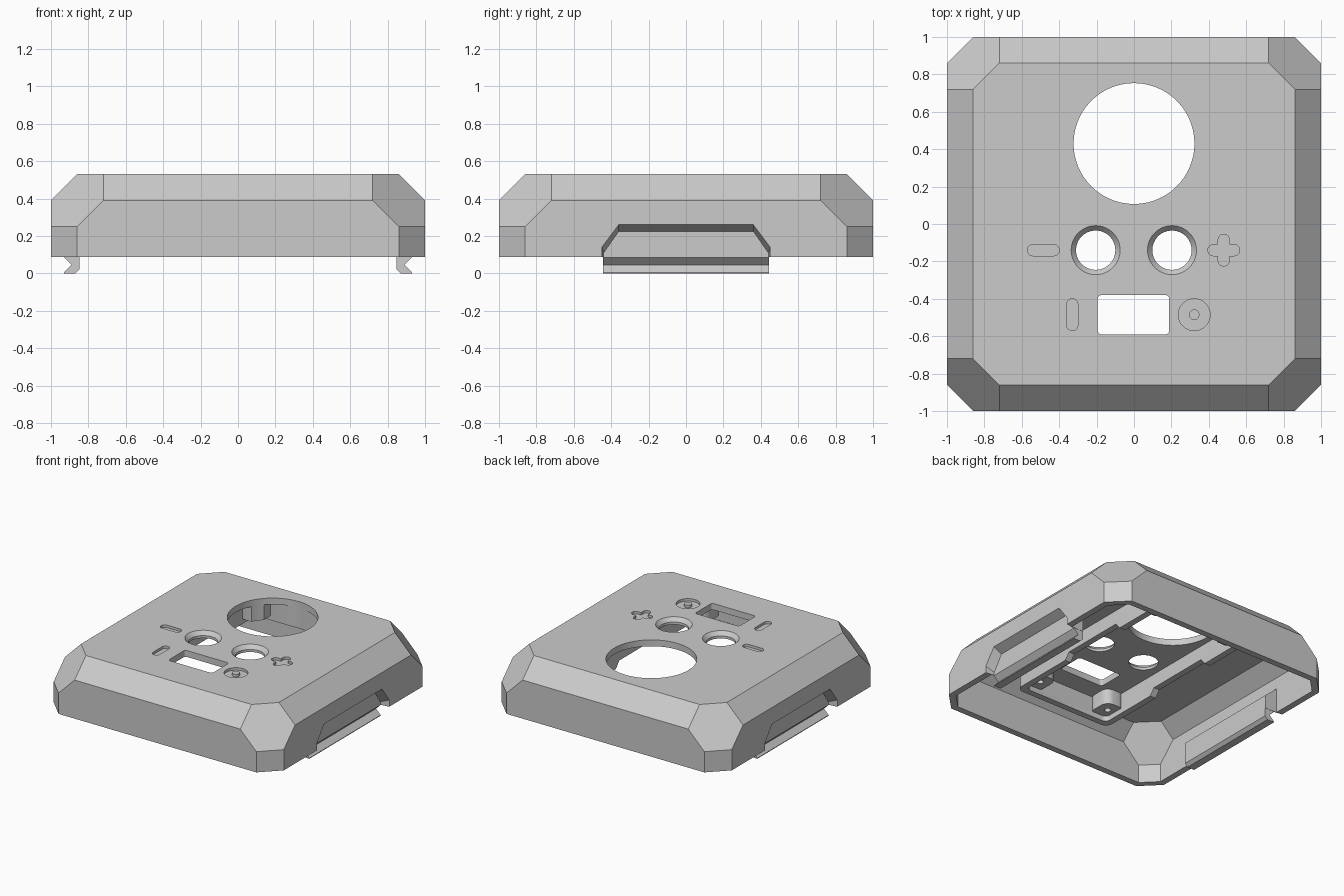
import bpy, bmesh, math

cube = bpy.data.objects.get("Cube")
if cube:
    bpy.data.objects.remove(cube, do_unlink=True)

grey = bpy.data.materials.new("plain grey")
grey.use_nodes = True
GREY = (0.6, 0.6, 0.6, 1)
grey.diffuse_color = GREY
grey.node_tree.nodes["Principled BSDF"].inputs["Base Color"].default_value = GREY


def solid(name, points):
    """Convex solid wrapped around a set of points."""
    bm = bmesh.new()
    for p in points:
        bm.verts.new(p)
    bmesh.ops.remove_doubles(bm, verts=bm.verts, dist=1e-5)
    bmesh.ops.convex_hull(bm, input=bm.verts)
    bmesh.ops.dissolve_limit(bm, angle_limit=0.01, verts=bm.verts, edges=bm.edges)
    bmesh.ops.recalc_face_normals(bm, faces=bm.faces)
    mesh = bpy.data.meshes.new(name)
    bm.to_mesh(mesh)
    bm.free()
    mesh.materials.append(grey)
    ob = bpy.data.objects.new(name, mesh)
    bpy.context.collection.objects.link(ob)
    return ob


def combine(ob, other, operation="DIFFERENCE"):
    """Apply a boolean and discard the second object."""
    mod = ob.modifiers.new("boolean", "BOOLEAN")
    mod.operation, mod.object, mod.solver = operation, other, "EXACT"
    bpy.context.view_layer.objects.active = ob
    bpy.ops.object.modifier_apply(modifier=mod.name)
    bpy.data.objects.remove(other, do_unlink=True)


def ring(x, y, r, z, n=64):
    return [(x + r * math.cos(2 * math.pi * i / n),
             y + r * math.sin(2 * math.pi * i / n), z) for i in range(n)]


def slab(name, x, y, hx, hy, r, z0, z1, n=24):
    """Rounded rectangle plate; a disc when hx = hy = r."""
    return solid(name, [p for z in (z0, z1) for sx in (-1, 1) for sy in (-1, 1)
                        for p in ring(x + sx * (hx - r), y + sy * (hy - r), r, z, n)])


def disc(name, x, y, r, z0, z1, n=64):
    return solid(name, ring(x, y, r, z0, n) + ring(x, y, r, z1, n))


def bevelled_box(name, t, floor):
    """Chamfered body, shrunk inward by t."""
    k = 0.41 * t
    w, c, d, top = 1 - t, 0.86 - k, 0.72 - k, 0.53 - t
    levels = [(w, c, floor), (w, c, 0.25 - k), (w, d, 0.39 - k), (0.86 - k, d, top)]
    pts = []
    for a, b, z in levels:
        for sx in (-1, 1):
            for sy in (-1, 1):
                pts += [(sx * a, sy * b, z), (sx * b, sy * a, z)]
    return solid(name, pts)


# Hollow shell
TOP, CEIL, BASE = 0.53, 0.48, 0.087
shell = bevelled_box("shell", 0, BASE)
combine(shell, bevelled_box("hollow", 0.05, BASE - 0.1))

# Inner frame with side notches and corner bosses
frame = slab("inner_frame", 0, 0, 0.42, 0.80, 0.06, 0.32, CEIL + 0.02)
combine(frame, slab("frame_pocket", 0, 0, 0.37, 0.75, 0.04, 0.2, 0.6))
combine(frame, solid("frame_notch", [(x, y, z) for x in (-0.6, 0.6) for y, z in
                                     ((-0.27, 0.31), (-0.22, 0.37), (0.30, 0.37), (0.35, 0.31))]))
for sx in (-1, 1):
    for sy in (-1, 1):
        boss = slab("boss", sx * 0.318, sy * 0.678, 0.085, 0.1, 0.06, 0.361, CEIL + 0.02)
        combine(boss, disc("screw_hole", sx * 0.313, sy * 0.666, 0.024, 0.3, 0.46, 24))
        combine(frame, boss, "UNION")
combine(shell, frame, "UNION")

# Clip backing and recess in each side wall
for s in (-1, 1):
    backing = [(0.847, BASE), (0.97, BASE), (0.97, 0.30), (0.847, 0.19)]
    combine(shell, solid("clip_backing", [(s * x, y, z) for x, z in backing
                                          for y in (-0.445, 0.445)]), "UNION")
    recess = [(1.0, 0.45, 0.14, 0.36, 0.26), (0.93, 0.44, 0.11, 0.36, 0.225)]
    pts = []
    for x, y0, z0, y1, z1 in recess:
        for sy in (-1, 1):
            pts += [(s * x, sy * y0, 0), (s * x, sy * y0, z0), (s * x, sy * y1, z1)]
    pts += [(p[0] + s * 0.05, p[1], p[2]) for p in pts[:6]]
    combine(shell, solid("clip_recess", pts))

# Large round opening, two countersunk holes and the window
combine(shell, disc("large_opening", 0, 0.43, 0.323, 0.2, 0.6, 96))
for x in (-0.205, 0.203):
    combine(shell, disc("button_hole", x, -0.14, 0.105, 0.4, 0.6))
    combine(shell, solid("countersink", ring(x, -0.14, 0.105, TOP - 0.03)
                         + ring(x, -0.14, 0.131, TOP) + ring(x, -0.14, 0.131, TOP + 0.05)))
combine(shell, slab("window", -0.003, -0.485, 0.191, 0.105, 0.02, 0.4, 0.6))

# Engraved marks beside the holes
ENGRAVE = TOP - 0.02
marks = [(-0.485, -0.14, 0.085, 0.03), (0.48, -0.14, 0.085, 0.03),
         (0.48, -0.14, 0.03, 0.085), (-0.33, -0.485, 0.03, 0.085)]
for x, y, hx, hy in marks:
    combine(shell, slab("mark", x, y, hx, hy, 0.0295, ENGRAVE, 0.6))
combine(shell, disc("ring_mark", 0.322, -0.485, 0.085, ENGRAVE, 0.6))
combine(shell, disc("ring_centre", 0.322, -0.485, 0.028, ENGRAVE - 0.01, TOP, 32), "UNION")

# Hooked clips below each side: two convex halves around a V groove
for s, side in ((-1, "right"), (1, "left")):
    halves = {"upper": [(0.847, 0.045), (0.89, 0.045), (0.93, 0.085), (0.93, 0.1), (0.847, 0.1)],
              "lower": [(0.847, 0.045), (0.89, 0.045), (0.93, 0.005), (0.93, 0),
                        (0.87, 0), (0.847, 0.023)]}
    clip, tip = [solid(f"{side}_clip" if part == "upper" else "tip",
                       [(s * x, y, z) for x, z in prof for y in (-0.443, 0.443)])
                 for part, prof in halves.items()]
    combine(clip, tip, "UNION")

# Smooth curved walls, keep edges sharp
for ob in bpy.context.collection.objects:
    if ob.type == "MESH" and grey.name in ob.data.materials:
        bpy.ops.object.select_all(action="DESELECT")
        ob.select_set(True)
        bpy.context.view_layer.objects.active = ob
        bpy.ops.object.shade_smooth_by_angle(angle=math.radians(20))
